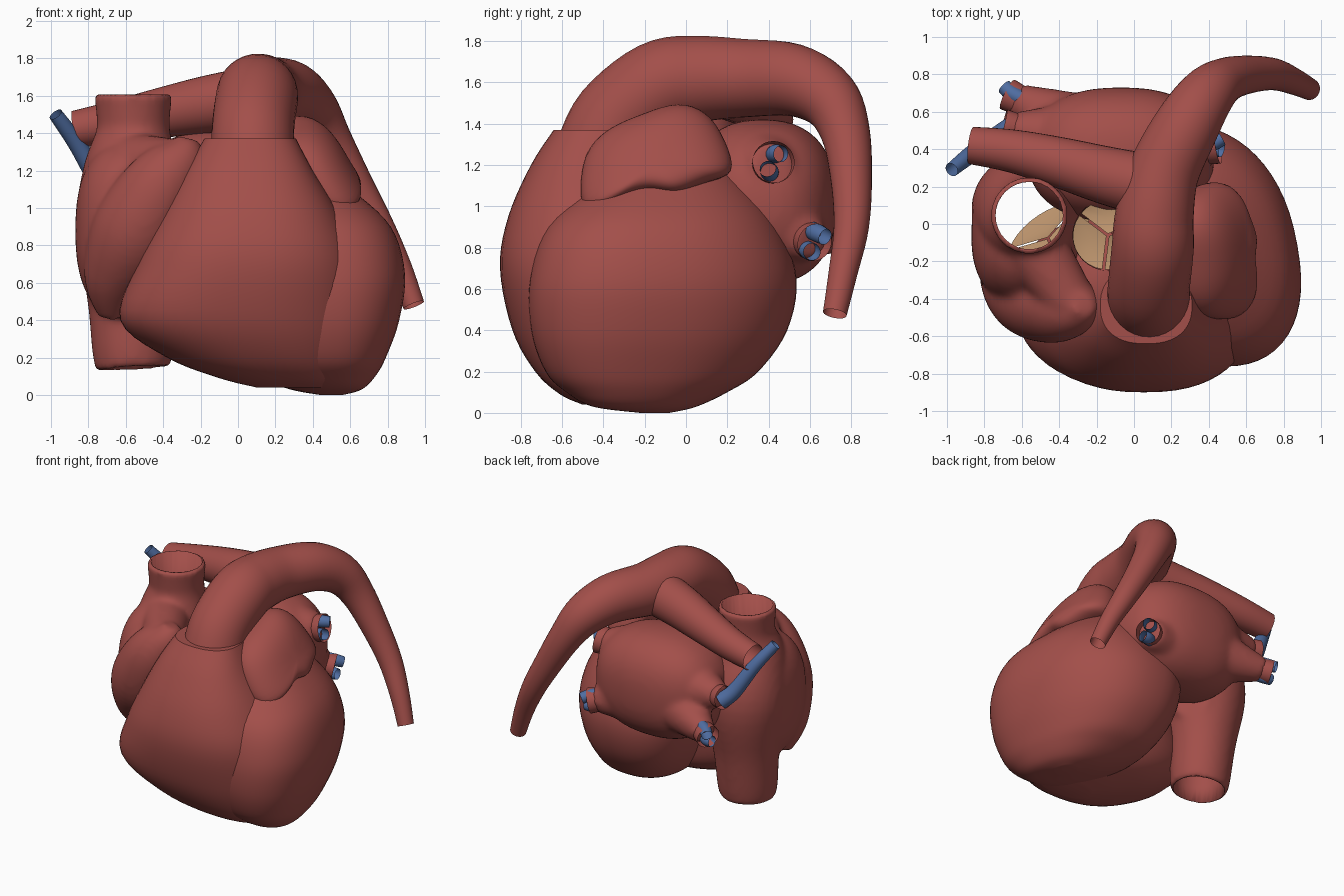
import bpy, bmesh, math
from mathutils import Vector

cube = bpy.data.objects.get("Cube")
if cube:
    bpy.data.objects.remove(cube, do_unlink=True)


def material(name, rgb):
    m = bpy.data.materials.new(name)
    m.use_nodes = True
    m.diffuse_color = (*rgb, 1)
    shader = next(n for n in m.node_tree.nodes if n.type == 'BSDF_PRINCIPLED')
    shader.inputs["Base Color"].default_value = (*rgb, 1)
    shader.inputs["Roughness"].default_value = 0.7
    return m


RED = material("muscle red", (0.365, 0.078, 0.068))
BLUE = material("vein blue", (0.08, 0.155, 0.36))
TAN = material("valve tan", (0.53, 0.31, 0.16))


def finish(name, bm, mat, angle=50):
    bmesh.ops.recalc_face_normals(bm, faces=bm.faces)
    me = bpy.data.meshes.new(name)
    bm.to_mesh(me)
    bm.free()
    me.materials.append(mat)
    ob = bpy.data.objects.new(name, me)
    bpy.context.collection.objects.link(ob)
    bpy.ops.object.select_all(action='DESELECT')
    ob.select_set(True)
    bpy.context.view_layer.objects.active = ob
    bpy.ops.object.shade_smooth_by_angle(angle=math.radians(angle))
    return ob


def spline(rows, steps=5):
    """Smooth curve through rows of numbers (Catmull-Rom)."""
    rows = [Vector(r) for r in rows]
    out = []
    for i in range(len(rows) - 1):
        a, b, c, d = (rows[min(max(i + k, 0), len(rows) - 1)] for k in (-1, 0, 1, 2))
        for s in range(steps):
            t = s / steps
            out.append(b + (c - a) * (t / 2) + (a * 2 - b * 5 + c * 4 - d) * (t * t / 2)
                       + (b * 3 - a - c * 3 + d) * (t ** 3 / 2))
    return out + [rows[-1]]


def skin(bm, rings, caps):
    """Join rings of points into a tube."""
    loops = [[bm.verts.new(p) for p in ring] for ring in rings]
    n = len(loops[0])
    for a, b in zip(loops, loops[1:]):
        for i in range(n):
            j = (i + 1) % n
            bm.faces.new((a[i], a[j], b[j], b[i]))
    if caps:
        bm.faces.new(loops[0][::-1])
        bm.faces.new(loops[-1])


def stack(name, rows, power, skew=0.0, sides=56):
    """Body from level sections given as z, x min, x max, y min, y max."""
    rings = []
    for z, x0, x1, y0, y1 in spline(rows):
        half, deep = (x1 - x0) / 2, (y1 - y0) / 2
        lean = skew * deep
        wide = math.sqrt(half ** 2 - min(lean, half * 0.7) ** 2)
        ring = []
        for i in range(sides):
            a = math.tau * i / sides
            c, s = math.cos(a), math.sin(a)
            u = math.copysign(abs(c) ** (2 / power), c)
            v = math.copysign(abs(s) ** (2 / power), s)
            ring.append(((x0 + x1) / 2 + wide * u - lean * v, (y0 + y1) / 2 + deep * v, z))
        rings.append(ring)
    bm = bmesh.new()
    skin(bm, rings, True)
    return finish(name, bm, RED)


def sweep(bm, points, caps=False, sides=32):
    """Round tube along points given as x, y, z, radius."""
    pts = spline(points)
    pos = [p.xyz for p in pts]
    rings, side = [], None
    for i, p in enumerate(pts):
        d = (pos[min(i + 1, len(pos) - 1)] - pos[max(i - 1, 0)]).normalized()
        side = d.orthogonal() if side is None else side - d * side.dot(d)
        side.normalize()
        up = d.cross(side)
        rings.append([pos[i] + (side * math.cos(a) + up * math.sin(a)) * p[3]
                      for a in (math.tau * k / sides for k in range(sides))])
    skin(bm, rings, caps)


def tube(name, points, mat=RED, caps=False):
    bm = bmesh.new()
    sweep(bm, points, caps)
    return finish(name, bm, mat)


def organ(name, centre, radii, limbs):
    """A rounded blob and closed limbs melted into one smooth body."""
    bm = bmesh.new()
    for v in bmesh.ops.create_icosphere(bm, subdivisions=4, radius=1)["verts"]:
        size = sum(abs(c) ** 2.4 for c in v.co) ** (1 / 2.4)
        v.co = Vector(centre) + Vector([c / size * r for c, r in zip(v.co, radii)])
    for limb in limbs:
        sweep(bm, limb, caps=True)
    ob = finish(name, bm, RED)
    remesh = ob.modifiers.new("melt", 'REMESH')
    remesh.mode = 'VOXEL'
    remesh.voxel_size = 0.02
    remesh.use_smooth_shade = True
    soften = ob.modifiers.new("soften", 'SMOOTH')
    soften.iterations = 10
    return ob


# Ventricles
stack("right_ventricle", [
    (0.04, 0.1, 0.5, -0.5, -0.3), (0.09, -0.1, 0.57, -0.61, -0.15),
    (0.2, -0.38, 0.62, -0.73, 0.0), (0.4, -0.63, 0.65, -0.84, 0.05),
    (0.7, -0.54, 0.645, -0.9, 0.08), (0.95, -0.42, 0.55, -0.86, 0.02),
    (1.2, -0.28, 0.4, -0.75, -0.18), (1.37, -0.18, 0.31, -0.64, -0.23)], 2.4)
stack("left_ventricle", [
    (0.0, 0.44, 0.56, -0.22, -0.08), (0.03, 0.28, 0.66, -0.45, 0.05),
    (0.1, 0.1, 0.73, -0.58, 0.2), (0.2, -0.02, 0.785, -0.68, 0.35),
    (0.4, -0.13, 0.855, -0.75, 0.49), (0.65, -0.18, 0.885, -0.755, 0.535),
    (0.9, -0.16, 0.81, -0.67, 0.45), (1.1, -0.08, 0.6, -0.45, 0.3),
    (1.25, 0.06, 0.4, -0.3, 0.12)], 2.3, skew=0.18)

# Right atrium with both great veins and the auricle, bored through
cutter = tube("channel_cutter", [(-0.56, 0.045, 0, 0.18), (-0.56, 0.045, 1.9, 0.18)], caps=True)
cutter.hide_render = True
cutter.hide_viewport = True
atrium = organ("right_atrium", (-0.58, -0.06, 0.88), (0.29, 0.37, 0.48), [
    [(-0.27, -0.43, 1.37, 0.06), (-0.3, -0.44, 1.27, 0.14), (-0.42, -0.43, 1.1, 0.21),
     (-0.55, -0.36, 0.86, 0.24), (-0.66, -0.27, 0.62, 0.17), (-0.68, -0.2, 0.42, 0.07)],
    [(-0.56, 0.045, 0.14, 0.2), (-0.565, 0.05, 0.24, 0.215), (-0.57, 0.07, 0.5, 0.235),
     (-0.57, 0.08, 0.9, 0.3), (-0.57, 0.03, 1.2, 0.26), (-0.56, 0.045, 1.4, 0.2),
     (-0.56, 0.045, 1.5, 0.198), (-0.56, 0.045, 1.61, 0.21)],
    [(-0.55, 0.06, 0.8, 0.26), (-0.42, 0.16, 0.74, 0.2), (-0.34, 0.22, 0.72, 0.13)],
    [(-0.55, -0.1, 1.22, 0.18), (-0.34, -0.42, 1.23, 0.14)]])
cut = atrium.modifiers.new("channel", 'BOOLEAN')
cut.operation = 'DIFFERENCE'
cut.object = cutter

# Left atrium with four vein roots: start, end, radius, reach of the small veins
roots = {
    "left_upper": ((0.1, 0.37, 1.16), (0.42, 0.42, 1.21), 0.1, -0.02),
    "left_lower": ((0.08, 0.46, 0.9), (0.37, 0.61, 0.83), 0.09, 0.0),
    "right_upper": ((-0.35, 0.44, 1.08), (-0.67, 0.52, 1.1), 0.085, 0.0),
    "right_lower": ((-0.25, 0.48, 0.95), (-0.65, 0.68, 0.86), 0.085, -0.02),
}
limbs = []
for start, end, r, reach in roots.values():
    a, b = Vector(start), Vector(end)
    limbs.append([(*a, r * 2.6), (*a.lerp(b, 0.6), r * 1.6), (*a.lerp(b, 0.95), r)])
organ("left_atrium", (-0.07, 0.37, 1.02), (0.5, 0.36, 0.4), limbs)

# Open rims and the small blue veins inside them
for key, (start, end, r, reach) in roots.items():
    a, b = Vector(start), Vector(end)
    d = (b - a).normalized()
    tube(key + "_vein_rim", [(*(b - d * 0.08), r * 0.9), (*b, r), (*(b + d * 0.03), r * 1.02)])
    if key == "right_upper":
        continue
    b += d * reach
    for i, sign in enumerate((-1, 1)):
        off = Vector((0, 0.015, 0.045)) * sign
        tube(f"{key}_vein_{i + 1}", [
            (*(b + off - d * 0.06), 0.042), (*(b + off + d * 0.02), 0.044),
            (*(b + off * 0.8 + d * 0.07 + Vector((0, 0.02 * sign, 0))), 0.04)], BLUE)
tube("right_upper_vein", [(-0.66, 0.51, 1.06, 0.06), (-0.74, 0.46, 1.14, 0.055),
                          (-0.86, 0.38, 1.34, 0.047), (-0.975, 0.29, 1.5, 0.038)], BLUE)

# Great artery arch and its branch
tube("artery_arch", [
    (0.08, -0.41, 1.25, 0.225), (0.08, -0.33, 1.42, 0.22), (0.1, -0.13, 1.58, 0.22),
    (0.11, 0.05, 1.615, 0.21), (0.16, 0.28, 1.62, 0.19), (0.28, 0.52, 1.61, 0.175),
    (0.39, 0.69, 1.52, 0.15), (0.49, 0.77, 1.36, 0.12), (0.62, 0.8, 1.13, 0.1),
    (0.75, 0.8, 0.9, 0.085), (0.86, 0.76, 0.68, 0.07), (0.94, 0.72, 0.48, 0.058)])
tube("artery_branch", [
    (0.1, 0.2, 1.59, 0.17), (-0.15, 0.26, 1.555, 0.155), (-0.4, 0.33, 1.51, 0.135),
    (-0.65, 0.39, 1.46, 0.115), (-0.87, 0.42, 1.42, 0.1)])

# Left auricle: a ruffled flap leaning on the ventricle
outline = [(-0.5, 0.97), (-0.5, 1.14), (-0.47, 1.28), (-0.36, 1.38), (-0.2, 1.44), (-0.04, 1.5),
           (0.1, 1.45), (0.18, 1.32), (0.24, 1.15), (0.1, 1.13), (-0.05, 1.05), (-0.16, 1.09),
           (-0.27, 1.06), (-0.38, 1.0)]
rings = []
for depth, grow in ((-0.16, 0.9), (-0.02, 1.05), (0.08, 1.03), (0.14, 0.75), (0.15, 0.3)):
    ring = []
    for y, z in outline:
        y, z = -0.13 + (y + 0.13) * grow, 1.23 + (z - 1.23) * grow
        ring.append((0.325 + (1.45 - z) * 0.6 + depth - 0.55 * (y + 0.1) ** 2, y, z + depth * 0.1))
    rings.append(ring)
bm = bmesh.new()
skin(bm, rings, True)
flap = finish("left_auricle", bm, RED, 180)
flap.modifiers.new("round", 'SUBSURF').levels = 2


# Valves: three leaflets each
def valve(name, centre, radius, normal):
    turn = Vector(normal).to_track_quat('Z', 'Y')
    bm = bmesh.new()
    for k in range(3):
        mid = math.tau * (k + 0.19) / 3
        tip = Vector((math.cos(mid), math.sin(mid), 0)) * 0.008
        pts = [tip] + [tip + Vector((math.cos(mid + a), math.sin(mid + a), 0)) * radius
                       for a in (math.tau / 3 * (i / 10 - 0.5) for i in range(11))]
        belly = bm.verts.new(turn @ (tip * 65 * radius + Vector((0, 0, -0.03))) + Vector(centre))
        rim = [bm.verts.new(turn @ p + Vector(centre)) for p in pts]
        for i in range(len(rim)):
            bm.faces.new((belly, rim[i], rim[(i + 1) % len(rim)]))
    finish(name, bm, TAN)


valve("outflow_valve", (-0.14, -0.06, 1.3), 0.18, (0, 0, 1))
tube("outflow_wall", [(-0.12, -0.06, 1.0, 0.19), (-0.13, -0.06, 1.15, 0.19), (-0.14, -0.06, 1.31, 0.19)])
valve("inflow_valve", (-0.46, -0.075, 0.75), 0.25, (-0.52, 0.69, 0.5))
